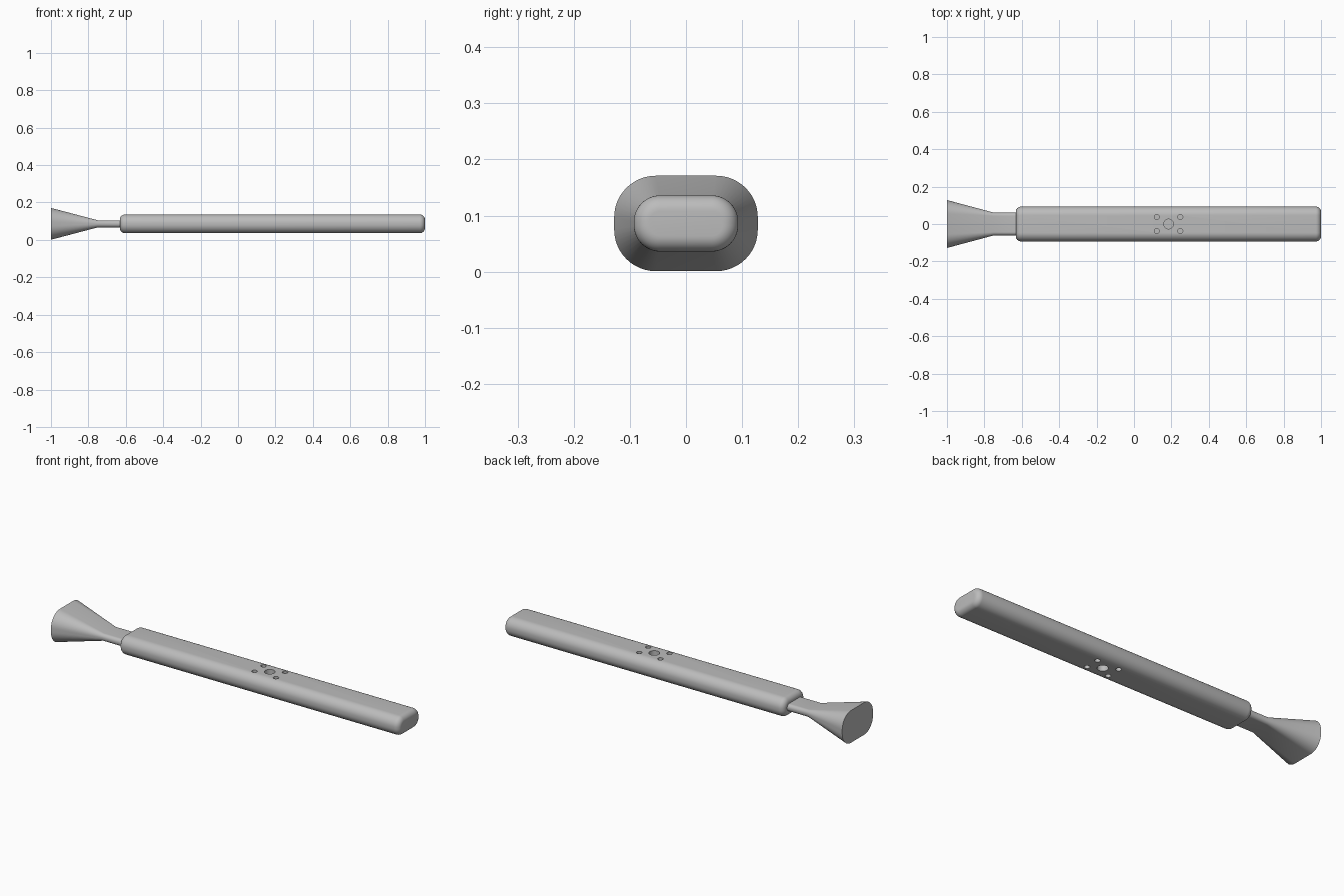
import bpy, bmesh, math
from mathutils import Matrix

cube = bpy.data.objects.get("Cube")
if cube:
    bpy.data.objects.remove(cube, do_unlink=True)

MID_Z = 0.086
HALF_Y, HALF_Z, CORNER = 0.093, 0.05, 0.047
FILLET = 0.028
BODY_START, BODY_END = -0.632, 1.0

metal = bpy.data.materials.new("satin grey")
metal.use_nodes = True
grey = (0.5, 0.5, 0.5, 1)
metal.diffuse_color = grey
metal.node_tree.nodes["Principled BSDF"].inputs["Base Color"].default_value = grey


def section(bm, x, hy, hz, r, steps=12):
    """Rounded rectangle standing across the x axis."""
    ring = []
    for q, (sy, sz) in enumerate([(1, 1), (-1, 1), (-1, -1), (1, -1)]):
        for i in range(steps + 1):
            a = math.pi / 2 * (q + i / steps)
            y = sy * (hy - r) + r * math.cos(a)
            z = sz * (hz - r) + r * math.sin(a)
            ring.append(bm.verts.new((x, y, MID_Z + z)))
    return ring


def loft(name, sections):
    bm = bmesh.new()
    rings = [section(bm, *s) for s in sections]
    n = len(rings[0])
    for a, b in zip(rings, rings[1:]):
        for i in range(n):
            j = (i + 1) % n
            bm.faces.new((a[i], a[j], b[j], b[i]))
    bm.faces.new(rings[0])
    bm.faces.new(rings[-1])
    bmesh.ops.recalc_face_normals(bm, faces=bm.faces)
    return finish(name, bm)


def finish(name, bm):
    mesh = bpy.data.meshes.new(name)
    bm.to_mesh(mesh)
    bm.free()
    mesh.materials.append(metal)
    obj = bpy.data.objects.new(name, mesh)
    bpy.context.collection.objects.link(obj)
    return obj


def rounded_end(x, direction, steps=8):
    """Sections easing from the flat end out to the full bar."""
    out = []
    for i in range(steps + 1):
        a = math.pi / 2 * i / steps
        inset = FILLET * (1 - math.sin(a))
        out.append((x + direction * FILLET * (1 - math.cos(a)),
                    HALF_Y - inset, HALF_Z - inset, CORNER - inset))
    return out


# Long bar with filleted ends
bar = loft("bar", rounded_end(BODY_START, 1) + rounded_end(BODY_END, -1)[::-1])

# Thin neck opening into the flared mouth
loft("flared_neck", [(-1, 0.128, 0.085, 0.074),
                     (-0.75, 0.061, 0.019, 0.018),
                     (BODY_START + 0.004, 0.061, 0.019, 0.018)])

# Central hole and four small ones, sunk into the top and the bottom
HOLE_X, SPREAD_X, SPREAD_Y, DEPTH = 0.185, 0.0625, 0.0375, 0.04
holes = [(HOLE_X, 0, 0.026)]
holes += [(HOLE_X + sx * SPREAD_X, sy * SPREAD_Y, 0.0135)
          for sx in (-1, 1) for sy in (-1, 1)]
bm = bmesh.new()
for x, y, radius in holes:
    for side in (-1, 1):
        bmesh.ops.create_cone(
            bm, cap_ends=True, segments=32, radius1=radius, radius2=radius,
            depth=2 * DEPTH,
            matrix=Matrix.Translation((x, y, MID_Z + side * HALF_Z)))
cutter = finish("hole_cutter", bm)
cutter.hide_render = True
cutter.hide_set(True)

cut = bar.modifiers.new("holes", "BOOLEAN")
cut.operation = "DIFFERENCE"
cut.solver = "EXACT"
cut.object = cutter
bpy.context.view_layer.update()
cut_mesh = bpy.data.meshes.new_from_object(
    bar.evaluated_get(bpy.context.evaluated_depsgraph_get()))
bar.modifiers.clear()
bar.data = cut_mesh
bpy.data.objects.remove(cutter, do_unlink=True)

# Smooth curves, crisp rims
bpy.ops.object.select_all(action="DESELECT")
for name in ("bar", "flared_neck"):
    obj = bpy.data.objects[name]
    obj.select_set(True)
    bpy.context.view_layer.objects.active = obj
bpy.ops.object.shade_smooth_by_angle(angle=math.radians(30))
